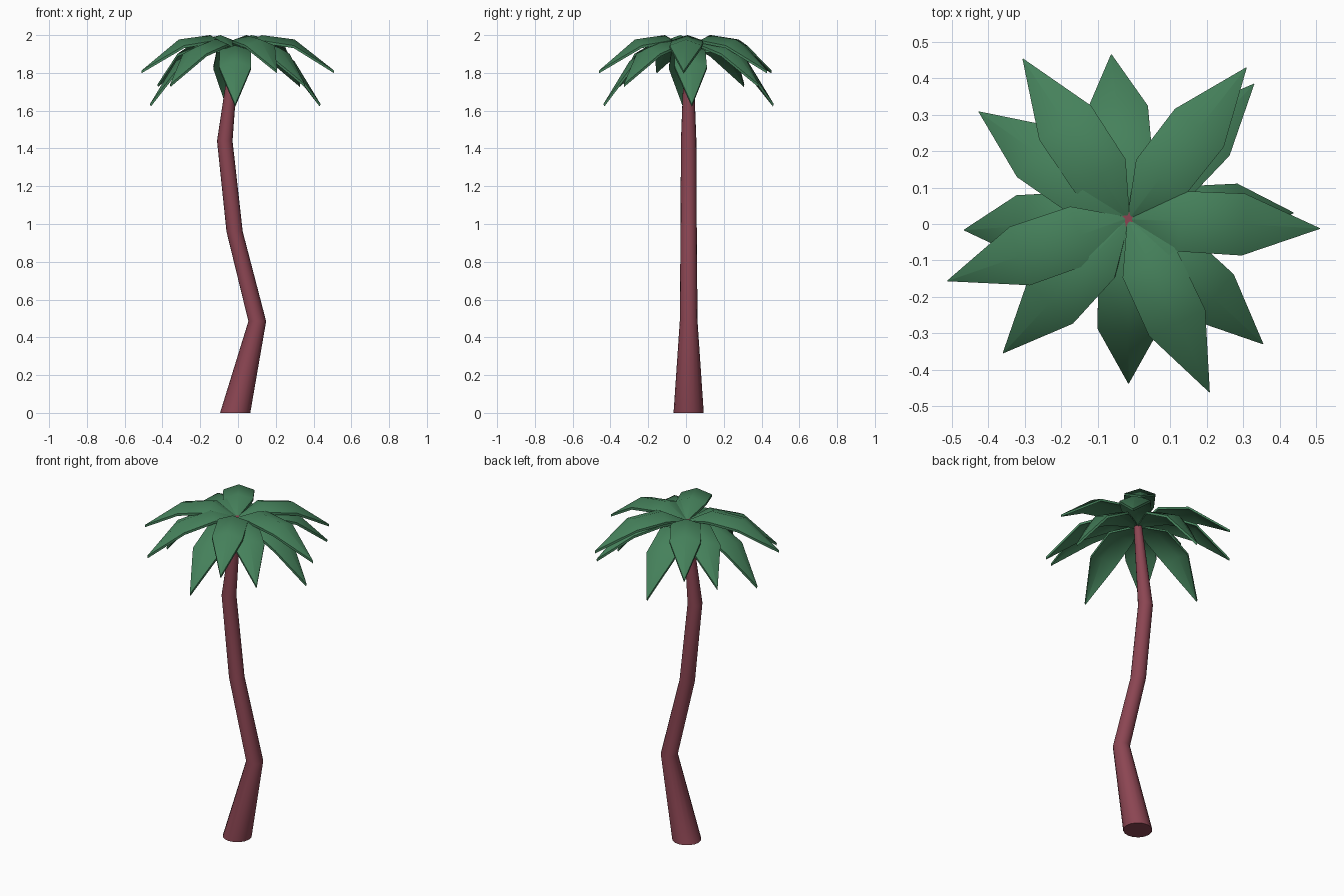
import bpy, bmesh
from math import cos, sin, pi, radians
from mathutils import Matrix, Vector

if "Cube" in bpy.data.objects:
    bpy.data.objects.remove(bpy.data.objects["Cube"])


def material(name, color):
    mat = bpy.data.materials.new(name)
    mat.diffuse_color = color
    mat.use_nodes = True
    mat.node_tree.nodes["Principled BSDF"].inputs["Base Color"].default_value = mat.diffuse_color
    return mat


def finish(name, bm, mat, angle):
    bmesh.ops.recalc_face_normals(bm, faces=bm.faces)
    mesh = bpy.data.meshes.new(name)
    bm.to_mesh(mesh)
    bm.free()
    mesh.materials.append(mat)
    obj = bpy.data.objects.new(name, mesh)
    bpy.context.collection.objects.link(obj)
    bpy.ops.object.select_all(action='DESELECT')
    obj.select_set(True)
    bpy.context.view_layer.objects.active = obj
    bpy.ops.object.shade_smooth_by_angle(angle=radians(angle))
    return obj


bark = material("bark", (0.26, 0.06, 0.085, 1))
green = material("leaf_green", (0.06, 0.22, 0.105, 1))
CROWN = Vector((-0.015, 0.015, 1.925))

# Trunk: rings of (x, z, radius) bridged into a crooked tapering tube
SIDES = 16
rings = [(-0.015, 0, 0.08), (0.102, 0.485, 0.047), (-0.018, 0.96, 0.043),
         (-0.07, 1.44, 0.041), (-0.015, 1.93, 0.022)]
bm = bmesh.new()
loops = [[bm.verts.new((x + r * cos(2 * pi * i / SIDES), 0.014 + r * sin(2 * pi * i / SIDES), z))
          for i in range(SIDES)] for x, z, r in rings]
for a, b in zip(loops, loops[1:]):
    for i in range(SIDES):
        j = (i + 1) % SIDES
        bm.faces.new((a[i], a[j], b[j], b[i]))
bm.faces.new(loops[0])
bm.faces.new(loops[-1])
finish("trunk", bm, bark, 40)

# Leaf: folded blade stations (distance, height, half width, edge drop)
stations = [(0, 0, 0.004, 0), (0.14, 0.075, 0.083, 0.028),
            (0.315, 0.052, 0.085, 0.032), (0.525, -0.113, 0.001, 0)]
THICK = 0.014


def leaf(name, heading, pitch):
    bm = bmesh.new()
    sections = []
    for x, z, w, d in stations:
        top = [(x, -w, z - d), (x, 0, z), (x, w, z - d)]
        low = [(px, py, pz - THICK) for px, py, pz in reversed(top)]
        sections.append([bm.verts.new(p) for p in top + low])
    for a, b in zip(sections, sections[1:]):
        for i in range(6):
            j = (i + 1) % 6
            bm.faces.new((a[i], a[j], b[j], b[i]))
    bm.faces.new(sections[0])
    bm.faces.new(sections[-1])
    bm.transform(Matrix.Translation(CROWN) @ Matrix.Rotation(radians(heading), 4, 'Z')
                 @ Matrix.Rotation(radians(pitch), 4, 'Y'))
    finish(name, bm, green, 45)


# Crown: three tiers of leaves, drooping more towards the bottom
tiers = {"upper_leaf": (0, (-3, 52, 123.5, 199, -65)),
         "middle_leaf": (8, (-43, 47, 144.5, 227)),
         "lower_leaf": (20.5, (2, 96, 184, 270))}
for tier, (pitch, headings) in tiers.items():
    for n, heading in enumerate(headings, 1):
        leaf(f"{tier}_{n}", heading, pitch)
